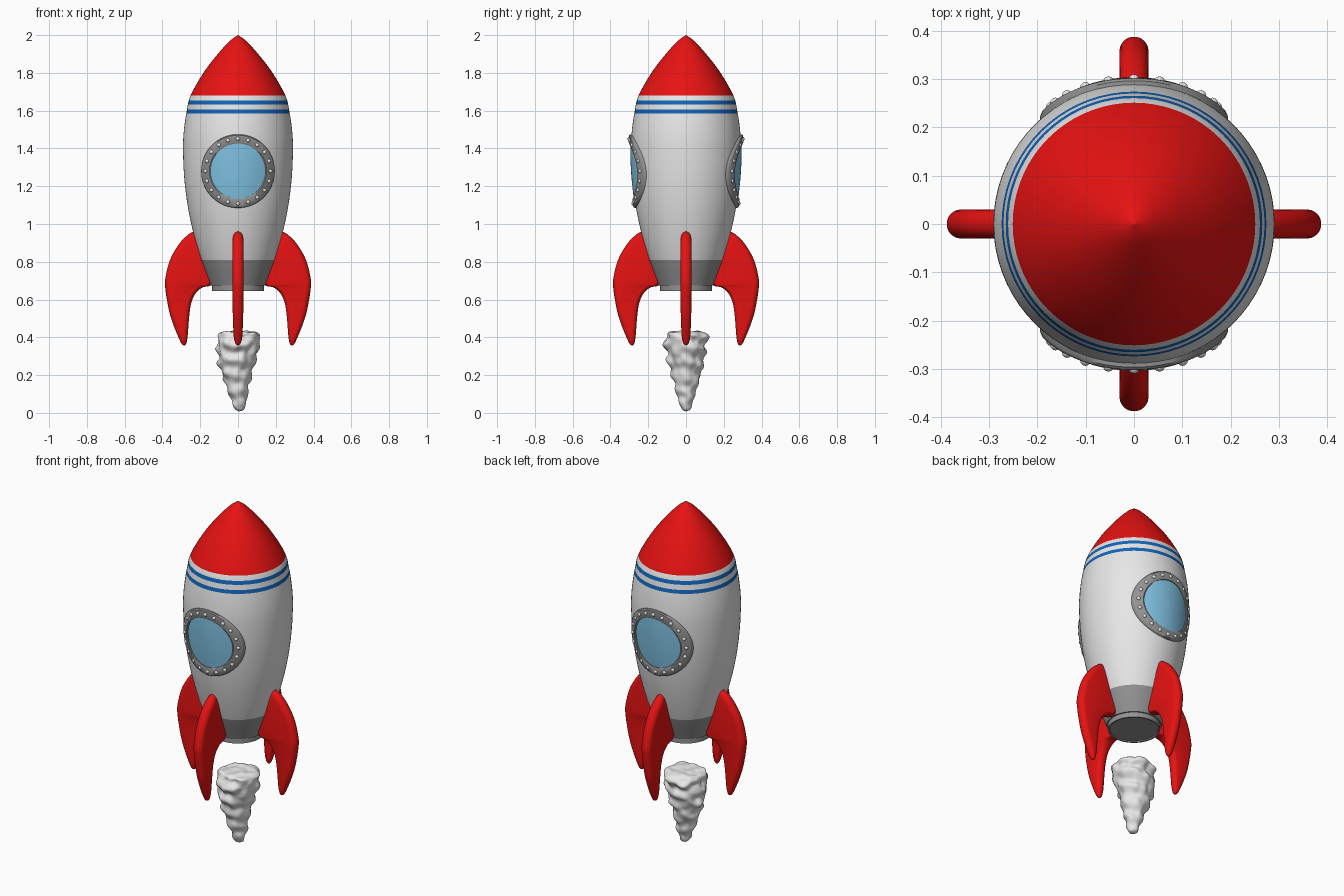
import bpy, bmesh
from math import sin, cos, pi, sqrt
from mathutils import Vector, Matrix, noise

cube = bpy.data.objects.get("Cube")
if cube:
    bpy.data.objects.remove(cube, do_unlink=True)


def material(name, r, g, b):
    m = bpy.data.materials.new(name)
    m.use_nodes = True
    m.diffuse_color = (r, g, b, 1)
    m.node_tree.nodes["Principled BSDF"].inputs["Base Color"].default_value = (r, g, b, 1)
    return m


WHITE = material("white", 0.8, 0.8, 0.8)
RED = material("red", 0.8, 0.006, 0.006)
BLUE = material("blue", 0.006, 0.13, 0.5)
GREY = material("grey", 0.29, 0.29, 0.29)
GLASS = material("window_blue", 0.22, 0.55, 0.78)


def finish(name, bm, mats, angle=40, rule=None):
    """Turn a bmesh into a smooth shaded object, coloured by an optional rule."""
    bmesh.ops.remove_doubles(bm, verts=bm.verts, dist=0.00005)
    bmesh.ops.recalc_face_normals(bm, faces=bm.faces)
    if rule:
        for f in bm.faces:
            f.material_index = rule(f.calc_center_median())
    me = bpy.data.meshes.new(name)
    bm.to_mesh(me)
    bm.free()
    for m in mats:
        me.materials.append(m)
    ob = bpy.data.objects.new(name, me)
    bpy.context.collection.objects.link(ob)
    bpy.ops.object.select_all(action='DESELECT')
    ob.select_set(True)
    bpy.context.view_layer.objects.active = ob
    bpy.ops.object.shade_smooth_by_angle(angle=angle * pi / 180)
    return ob


def loft(rings, caps=(True, True)):
    """Skin a list of closed rings of points."""
    bm = bmesh.new()
    rows = [[bm.verts.new(p) for p in ring] for ring in rings]
    n = len(rows[0])
    for a, b in zip(rows, rows[1:]):
        for i in range(n):
            j = (i + 1) % n
            bm.faces.new((a[i], a[j], b[j], b[i]))
    for row, wanted in ((rows[0], caps[0]), (rows[-1], caps[1])):
        if wanted:
            bm.faces.new(row)
    return bm


def circle(r, z, n=72):
    return [(r * cos(2 * pi * i / n), r * sin(2 * pi * i / n), z) for i in range(n)]


def spline(points, steps):
    """Smooth path through points of any dimension."""
    pts = [Vector(p) for p in points]
    pts = [pts[0] * 2 - pts[1]] + pts + [pts[-1] * 2 - pts[-2]]
    out = []
    for k in range(1, len(pts) - 2):
        p0, p1, p2, p3 = pts[k - 1:k + 3]
        for s in range(steps):
            t = s / steps
            out.append(0.5 * (2 * p1 + (p2 - p0) * t + (2 * p0 - 5 * p1 + 4 * p2 - p3) * t * t
                              + (3 * p1 - p0 - 3 * p2 + p3) * t ** 3))
    return out + [pts[-2]]


# Hull profile as (radius, height)
hull = spline([(.145, .675), (.195, .81), (.238, .96), (.267, 1.1), (.285, 1.25), (.291, 1.4),
               (.286, 1.5), (.271, 1.6), (.251, 1.68), (.183, 1.8), (.107, 1.9), (.042, 1.97),
               (.001, 2)], 8)


def hull_radius(z):
    for a, b in zip(hull, hull[1:]):
        if a.y <= z <= b.y:
            return a.x + (b.x - a.x) * (z - a.y) / (b.y - a.y)
    return hull[0].x


# Hull with grey base, two blue stripes and red nose
BANDS = [(.81, 3), (1.584, 0), (1.605, 1), (1.633, 0), (1.654, 1), (1.68, 0), (2.1, 2)]
cuts = [top for top, _ in BANDS[:-1]]
heights = sorted(cuts + [p.y for p in hull if all(abs(p.y - c) > .004 for c in cuts)])
finish("hull", loft([circle(hull_radius(z), z) for z in heights]), [WHITE, BLUE, RED, GREY],
       rule=lambda c: next(i for top, i in BANDS if c.z < top))

# Nozzle with a shallow recess
finish("nozzle", loft([circle(r, z) for r, z in
                       ((.138, .685), (.138, .646), (.13, .646), (.128, .652))]), [GREY])


# Fins: rounded slabs lofted from outer edge to inner edge (outer r, z, inner r, z, half thickness)
FIN = [(.226, .966, .21, .955, .010), (.262, .945, .17, .90, .026), (.31, .897, .14, .82, .03),
       (.36, .81, .13, .75, .03), (.386, .706, .14, .68, .03), (.384, .65, .19, .663, .03),
       (.375, .59, .228, .628, .029), (.36, .52, .25, .57, .028), (.338, .455, .26, .49, .026),
       (.311, .39, .266, .41, .022), (.297, .364, .273, .369, .013), (.286, .357, .281, .358, .003)]


def fin_section(s, n=28):
    outer, inner, h = Vector((s[0], 0, s[1])), Vector((s[2], 0, s[3])), s[4]
    mid, half = (outer + inner) / 2, (outer - inner) / 2
    length = half.length
    d = half / length
    ring = []
    for i in range(n):
        a = 2 * pi * (i + .5) / n
        side = 1 if cos(a) > 0 else -1
        along = side * max(length - h, 0) + cos(a) * min(h, length)
        ring.append(mid + d * along + Vector((0, h * sin(a), 0)))
    return ring


for k, name in enumerate(("left_fin", "back_fin", "right_fin", "front_fin")):
    bm = loft([fin_section(s) for s in spline(FIN, 5)])
    bmesh.ops.rotate(bm, verts=bm.verts, matrix=Matrix.Rotation(k * pi / 2, 3, 'Z'))
    finish(name, bm, [RED], angle=70)


# Portholes wrapped on the hull
PORT_Z = 1.28


def on_hull(radius, angle, lift, side):
    x, z = radius * cos(angle), PORT_Z + radius * sin(angle)
    return Vector((x, side * sqrt((hull_radius(z) + lift) ** 2 - x * x), z))


def port_rings(profile, side, n=64):
    return [[on_hull(r, 2 * pi * i / n, lift, side) for i in range(n)] for r, lift in profile]


for label, side in (("front", -1), ("back", 1)):
    frame = [(.195, -.01), (.195, .008), (.19, .013), (.152, .013), (.146, .009), (.146, -.01)]
    finish(label + "_window_frame", loft(port_rings(frame, side), (False, False)), [GREY])
    glass = [(r, .004) for r in (.147, .12, .09, .06, .03, .005)]
    finish(label + "_window_glass", loft(port_rings(glass, side), (False, True)), [GLASS])
    rivets = bmesh.new()
    for i in range(20):
        at = on_hull(.171, 2 * pi * i / 20, .009, side)
        bmesh.ops.create_uvsphere(rivets, u_segments=12, v_segments=8, radius=.011,
                                  matrix=Matrix.Translation(at))
    finish(label + "_window_rivets", rivets, [WHITE])


# Exhaust plume: tapering lathe with twisted lumps
def plume_ring(p, n=72):
    ring = []
    for x, y, z in circle(p.x, p.y, n):
        a = Vector((x, y)).angle_signed(Vector((1, 0)))
        swirl = sin(3 * a + 70 * z) * .045 + sin(78 * z + 1.5 * sin(a)) * .06
        lumps = noise.noise(Vector((x, y, z)) * 24) * .16
        k = 1 + swirl + lumps
        drop = noise.noise(Vector((x * 22, y * 22, 5))) * .014 * max(0, (p.y - .36) / .08)
        ring.append((x * k + .008 * cos(z * 14), y * k, z + drop))
    return ring


plume = spline([(.002, .008), (.024, .02), (.038, .06), (.054, .12), (.077, .2), (.095, .28),
                (.108, .35), (.112, .395), (.097, .424), (.06, .43), (.002, .428)], 8)
finish("exhaust_plume", loft([plume_ring(p) for p in plume]), [WHITE], angle=80)
